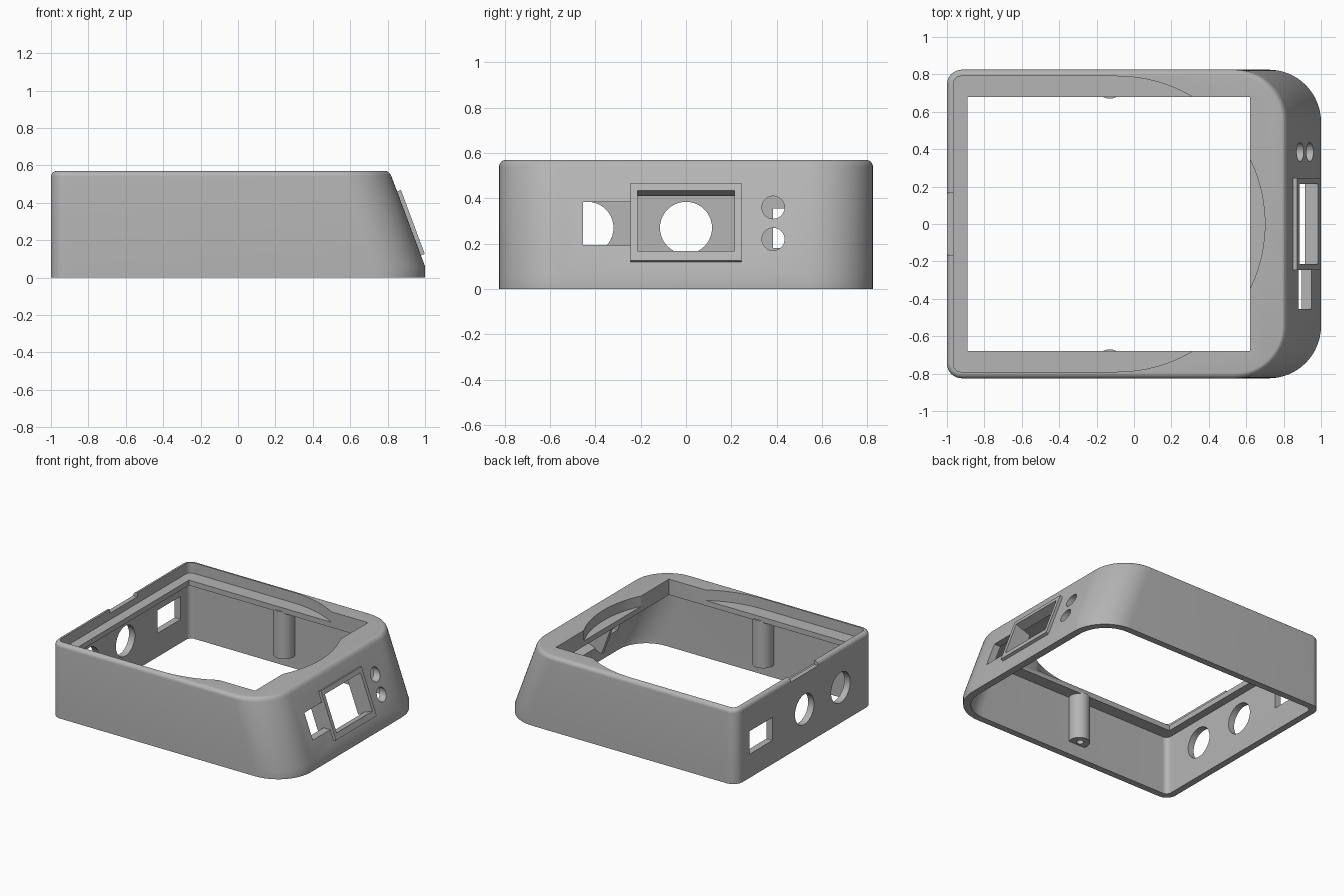
import bpy, bmesh, math
from mathutils import Matrix, Vector

if "Cube" in bpy.data.objects:
    bpy.data.objects.remove(bpy.data.objects["Cube"])

grey = bpy.data.materials.new("plain grey")
grey.use_nodes = True
colour = (0.46, 0.46, 0.46, 1)
grey.diffuse_color = colour
grey.node_tree.nodes["Principled BSDF"].inputs["Base Color"].default_value = colour

HEIGHT, KNEE, LEAN = 0.57, 0.06, 0.3725
TILT = math.atan(LEAN)


def face_x(z):
    """Position of the sloping end face at a height."""
    return 1 - max(0, z - KNEE) * LEAN


def finish(name, bm):
    bmesh.ops.recalc_face_normals(bm, faces=bm.faces)
    mesh = bpy.data.meshes.new(name)
    bm.to_mesh(mesh)
    bm.free()
    mesh.materials.append(grey)
    ob = bpy.data.objects.new(name, mesh)
    bpy.context.collection.objects.link(ob)
    return ob


def outline(x0, x1, w, r0, r1, steps=16):
    """Rounded rectangle with separate radii at its two ends."""
    pts = []
    corners = [(x1 - r1, w - r1, r1, 0), (x0 + r0, w - r0, r0, 1),
               (x0 + r0, r0 - w, r0, 2), (x1 - r1, r1 - w, r1, 3)]
    for cx, cy, r, quarter in corners:
        for i in range(steps + 1):
            a = (quarter + i / steps) * math.pi / 2
            pts.append((cx + r * math.cos(a), cy + r * math.sin(a)))
    return pts


def loft(name, rings):
    """Skin a list of (outline, height) rings and cap both ends."""
    bm = bmesh.new()
    loops = [[bm.verts.new((x, y, z)) for x, y in pts] for pts, z in rings]
    n = len(loops[0])
    for a, b in zip(loops, loops[1:]):
        for i in range(n):
            j = (i + 1) % n
            bm.faces.new((a[i], a[j], b[j], b[i]))
    bm.faces.new(loops[0])
    bm.faces.new(loops[-1])
    return finish(name, bm)


def box(name, centre, size, tilt=0):
    bm = bmesh.new()
    m = (Matrix.Translation(centre) @ Matrix.Rotation(-tilt, 4, 'Y')
         @ Matrix.Diagonal((*size, 1)))
    bmesh.ops.create_cube(bm, size=1, matrix=m)
    return finish(name, bm)


def rod(name, centre, radius, length, axis='Z'):
    bm = bmesh.new()
    turn = Matrix.Rotation(math.pi / 2, 4, 'Y') if axis == 'X' else Matrix()
    bmesh.ops.create_cone(bm, cap_ends=True, segments=40, radius1=radius, radius2=radius,
                          depth=length, matrix=Matrix.Translation(centre) @ turn)
    return finish(name, bm)


def combine(ob, other, operation):
    """Apply a boolean and discard the helper."""
    mod = ob.modifiers.new("boolean", 'BOOLEAN')
    mod.object, mod.operation, mod.solver = other, operation, 'EXACT'
    bpy.context.view_layer.update()
    result = bpy.data.meshes.new_from_object(
        ob.evaluated_get(bpy.context.evaluated_depsgraph_get()))
    ob.modifiers.clear()
    ob.data = result
    bpy.data.objects.remove(other)


# Outer shell with leaning end and softened top edge
rings = [(outline(-1, 1, 0.825, 0.08, 0.28), z) for z in (0, KNEE)]
FILLET = 0.03
for i in range(7):
    a = i / 6 * math.pi / 2
    inset = FILLET * (1 - math.cos(a))
    z = HEIGHT - FILLET * (1 - math.sin(a))
    rings.append((outline(inset - 1, face_x(z) - inset * 0.6, 0.825 - inset,
                          0.08 - inset, 0.28 - inset), z))
case = loft("case_shell", rings)

# Hollow interior, open underneath
WALL = 0.055
cavity = [(outline(-0.95, face_x(z) - WALL, 0.775, 0.04, 0.23), z) for z in (-0.1, KNEE, 0.45)]
combine(case, loft("cavity", cavity), 'DIFFERENCE')

# Recess in the top: straight at one end, half round at the other
recess = [(outline(-0.965, 0.7, 0.79, 0.04, 0.79, 32), z) for z in (0.49, 0.8)]
combine(case, loft("recess", recess), 'DIFFERENCE')

# Rectangular opening that leaves a ledge, and a notch in the lip
combine(case, box("opening", (-0.135, 0, 0.5), (1.51, 1.36, 0.3)), 'DIFFERENCE')
combine(case, box("lip_notch", (-1, 0, 0.57), (0.1, 0.33, 0.06)), 'DIFFERENCE')

# Raised window frame and the rails behind it
middle = Vector((face_x(0.29), 0, 0.29))
normal = Vector((math.cos(TILT), 0, math.sin(TILT)))
combine(case, box("frame", middle - normal * 0.005, (0.054, 0.49, 0.365), TILT), 'UNION')
for side in (-1, 1):
    rail = box("rail", middle - normal * 0.07 + Vector((0, side * 0.23, 0)),
               (0.08, 0.03, 0.3), TILT)
    combine(case, rail, 'UNION')

# Window, side slot and two round holes in the leaning end
combine(case, box("window", middle + Vector((0, 0, 0.005)), (0.4, 0.43, 0.285), TILT), 'DIFFERENCE')
combine(case, box("slot", (0.9, -0.35, 0.29), (0.4, 0.21, 0.19)), 'DIFFERENCE')
for z in (0.22, 0.36):
    combine(case, rod("button_hole", (0.9, 0.385, z), 0.05, 0.4, 'X'), 'DIFFERENCE')

# Two round ports and one square port in the upright end
for y in (-0.435, 0):
    combine(case, rod("round_port", (-1, y, 0.27), 0.115, 0.3, 'X'), 'DIFFERENCE')
combine(case, box("square_port", (-1, 0.525, 0.268), (0.3, 0.28, 0.175)), 'DIFFERENCE')

# Screw posts on the long walls
posts = []
for side, label in ((-1, "right"), (1, "left")):
    post = rod("screw_post_" + label, (-0.13, side * 0.745, 0.28), 0.075, 0.36)
    combine(post, rod("screw_hole", (-0.13, side * 0.735, 0.1), 0.025, 0.2), 'DIFFERENCE')
    trim = box("trim", (-0.13, side * 0.9, 0.28), (0.3, 0.2, 0.6))
    combine(post, trim, 'DIFFERENCE')
    posts.append(post)

# Smooth the rounded surfaces and keep crisp edges
bpy.ops.object.select_all(action='DESELECT')
for ob in [case] + posts:
    ob.select_set(True)
bpy.context.view_layer.objects.active = case
bpy.ops.object.shade_smooth_by_angle(angle=math.radians(30))
